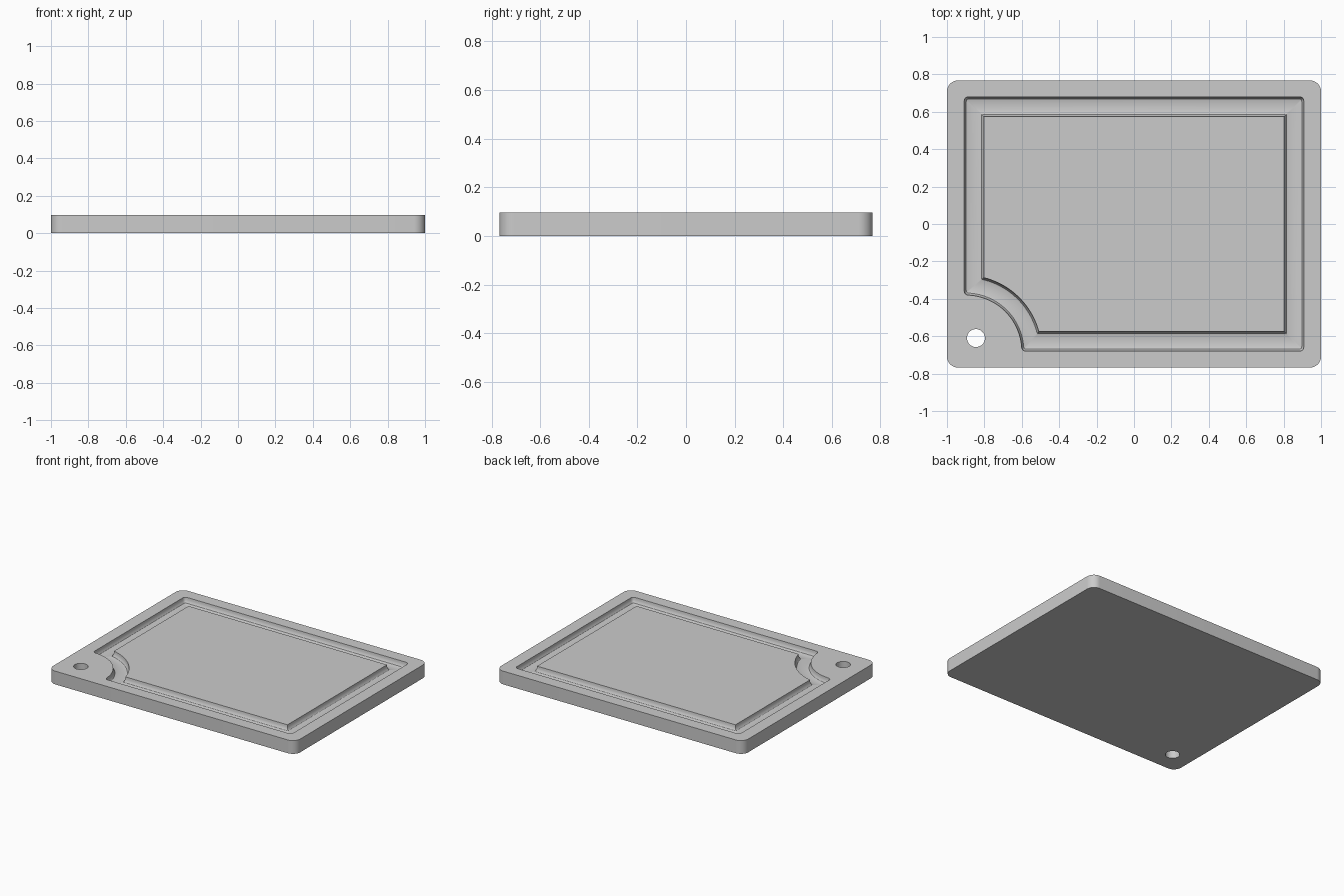
import bpy
import bmesh
from math import sin, cos, asin, acos, sqrt, pi
from mathutils import Vector

if "Cube" in bpy.data.objects:
    bpy.data.objects.remove(bpy.data.objects["Cube"])

HALF_X, HALF_Y, TOP = 1.0, 0.768, 0.097
DEPTH, WIDTH, WALL = 0.04, 0.105, 0.018   # juice groove


def make_object(name, bm):
    bmesh.ops.recalc_face_normals(bm, faces=bm.faces)
    mesh = bpy.data.meshes.new(name)
    bm.to_mesh(mesh)
    bm.free()
    obj = bpy.data.objects.new(name, mesh)
    bpy.context.collection.objects.link(obj)
    return obj


def stack(name, rings, closed_tube=False):
    """Join equal rings of points into a solid, capped or closed on itself."""
    bm = bmesh.new()
    loops = [[bm.verts.new(p) for p in ring] for ring in rings]
    n = len(loops[0])
    pairs = list(zip(loops, loops[1:]))
    if closed_tube:
        pairs.append((loops[-1], loops[0]))
    else:
        bm.faces.new(loops[0])
        bm.faces.new(loops[-1])
    for a, b in pairs:
        for i in range(n):
            j = (i + 1) % n
            bm.faces.new((a[i], a[j], b[j], b[i]))
    return make_object(name, bm)


def rounded(before, corner, after, steps=6):
    """Soft corner between two points."""
    a, c, b = Vector(before), Vector(corner), Vector(after)
    ts = [i / steps for i in range(steps + 1)]
    return [a * (1 - t) ** 2 + c * 2 * t * (1 - t) + b * t * t for t in ts]


def groove_outline(inset, z):
    """Rectangle with a concave arc around the hanging hole."""
    x, y = 0.908 - inset, 0.68 - inset
    r = max(0.025 - inset, 0.002)
    cx, cy, radius = -0.9, -0.68, 0.3 + inset
    pts = []
    for sx, sy in ((1, -1), (1, 1), (-1, 1)):
        along_x, along_y = (sx * (x - r), sy * y), (sx * x, sy * (y - r))
        ends = (along_y, along_x) if sx == sy else (along_x, along_y)
        pts += rounded(ends[0], (sx * x, sy * y), ends[1])
    # concave arc from the left edge to the front edge
    start, end = acos((-x - cx) / radius), asin((-y - cy) / radius)
    trim = r / radius
    arc = [start - trim + (end - start + 2 * trim) * i / 32 for i in range(33)]
    arc = [Vector((cx + radius * cos(a), cy + radius * sin(a))) for a in arc]
    left = (-x, cy + sqrt(radius ** 2 - (x + cx) ** 2))
    front = (cx + sqrt(radius ** 2 - (y + cy) ** 2), -y)
    pts += rounded((-x, left[1] + r), left, arc[0])[:-1]
    pts += arc
    pts += rounded(arc[-1], front, (front[0] + r, -y))[1:]
    return [(p.x, p.y, z) for p in pts]


def board_outline(z, r=0.06, steps=10):
    pts = []
    for k, (sx, sy) in enumerate(((1, 1), (-1, 1), (-1, -1), (1, -1))):
        for i in range(steps + 1):
            a = (k + i / steps) * pi / 2
            pts.append((sx * (HALF_X - r) + r * cos(a),
                        sy * (HALF_Y - r) + r * sin(a), z))
    return pts


# Board slab
board = stack("cutting_board", [board_outline(0), board_outline(TOP)])

# Juice groove cutter: steep walls curving into a flat floor
wall = [(WALL * (1 - cos(t * pi / 8)), TOP - DEPTH * sin(t * pi / 8)) for t in range(5)]
section = [(0, TOP + 0.03)] + wall
section += [(WIDTH - d, z) for d, z in reversed(section)]
groove = stack("groove_cutter", [groove_outline(d, z) for d, z in section], True)

# Hanging hole cutter
circle = [(-0.845 + 0.048 * cos(i * pi / 20), -0.61 + 0.048 * sin(i * pi / 20)) for i in range(40)]
hole = stack("hole_cutter", [[(x, y, z) for x, y in circle] for z in (-0.1, TOP + 0.1)])

# Cut both, then remove the cutters
bpy.context.view_layer.objects.active = board
for cutter in (groove, hole):
    cutter.hide_render = True
    mod = board.modifiers.new(cutter.name, "BOOLEAN")
    mod.operation, mod.solver, mod.object = "DIFFERENCE", "EXACT", cutter
    bpy.ops.object.modifier_apply(modifier=mod.name)
    bpy.data.objects.remove(cutter)

# Material
grey = bpy.data.materials.new("light_grey")
grey.use_nodes = True
colour = (0.6, 0.6, 0.6, 1)
grey.diffuse_color = colour
grey.node_tree.nodes["Principled BSDF"].inputs["Base Color"].default_value = colour
board.data.materials.clear()
board.data.materials.append(grey)

bpy.ops.object.select_all(action="DESELECT")
board.select_set(True)
bpy.ops.object.shade_smooth_by_angle(angle=pi / 6)
